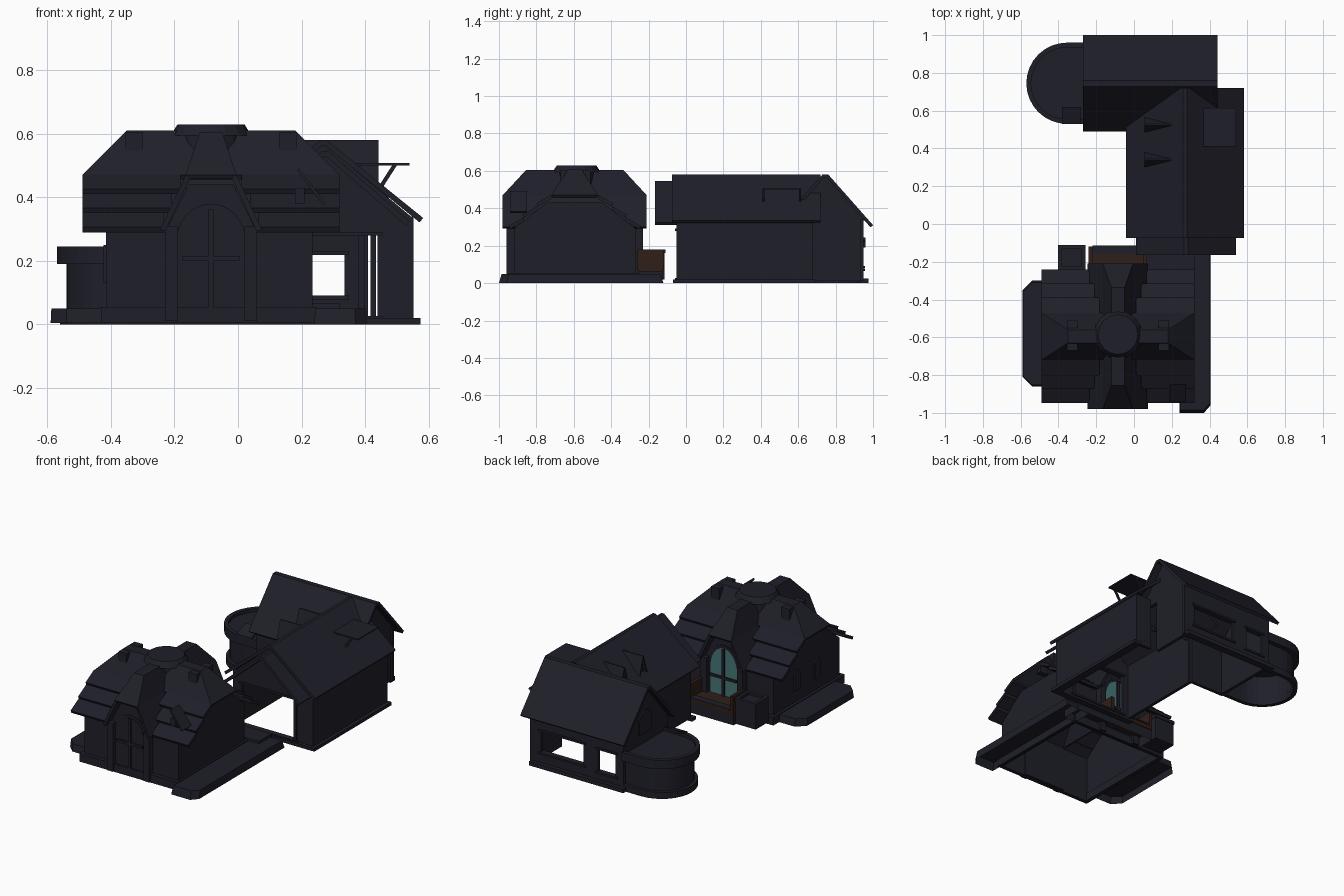
import bpy, bmesh, math
from mathutils import Vector

cube = bpy.data.objects.get("Cube")
if cube:
    bpy.data.objects.remove(cube, do_unlink=True)

def material(name, rgb):
    m = bpy.data.materials.new(name)
    m.use_nodes = True
    m.diffuse_color = (*rgb, 1)
    m.node_tree.nodes["Principled BSDF"].inputs["Base Color"].default_value = (*rgb, 1)
    return m

SLATE = material("dark slate", (0.0135, 0.0135, 0.0225))
TEAL = material("teal glass", (0.065, 0.18, 0.18))
BROWN = material("dark brown wood", (0.03, 0.013, 0.009))

def place(axis, t, p, q):
    return {"x": (t, p, q), "y": (p, t, q), "z": (p, q, t)}[axis]

def finish(name, bm, mat):
    me = bpy.data.meshes.new(name)
    bm.to_mesh(me)
    bm.free()
    ob = bpy.data.objects.new(name, me)
    me.materials.append(mat)
    bpy.context.collection.objects.link(ob)
    return ob

def prism(name, pts, axis, a, b, mat=SLATE, taper=1.0, hollow=False):
    """Extrude a 2D outline along an axis; taper shrinks the far end, hollow drops the floor."""
    bm = bmesh.new()
    c = sum((Vector(p) for p in pts), Vector((0, 0))) / len(pts)
    ends = [[bm.verts.new(place(axis, t, *(c + (Vector(p) - c) * s))) for p in pts]
            for t, s in ((a, 1), (b, taper))]
    for ring in ends:
        bm.faces.new(ring)
    for i in range(len(pts)):
        bm.faces.new((ends[0][i - 1], ends[0][i], ends[1][i], ends[1][i - 1]))
    bmesh.ops.recalc_face_normals(bm, faces=bm.faces)
    bm.normal_update()
    if hollow:
        bmesh.ops.delete(bm, geom=[f for f in bm.faces if f.normal.z < -0.95], context="FACES")
    finish(name, bm, mat)

def box(name, x0, x1, y0, y1, z0, z1, mat=SLATE, hollow=False):
    prism(name, [(x0, y0), (x1, y0), (x1, y1), (x0, y1)], "z", z0, z1, mat, hollow=hollow)

def roof(name, axis, c, rows, a, b, run=0.0, thick=0.018):
    """Roof shell from (half width, height) rows, eave first; run slopes the ends as hips."""
    bm = bmesh.new()
    sides = []
    for s in (-1, 1):
        insets = [0] * (len(rows) - 1) + [run]
        side = [[bm.verts.new(place(axis, t, c + s * v, z)) for t in (a + r, b - r)]
                for (v, z), r in zip(rows, insets)]
        for lo, hi in zip(side, side[1:]):
            bm.faces.new((lo[0], lo[1], hi[1], hi[0]))
        sides.append(side)
    left, right = sides
    bm.faces.new((left[-1][0], left[-1][1], right[-1][1], right[-1][0]))
    for i in (0, 1) if run else ():
        bm.faces.new((left[-2][i], right[-2][i], right[-1][i], left[-1][i]))
    bmesh.ops.recalc_face_normals(bm, faces=bm.faces)
    bm.normal_update()
    if sum(f.normal.z for f in bm.faces) < 0:
        bmesh.ops.reverse_faces(bm, faces=bm.faces)
    mod = finish(name, bm, SLATE).modifiers.new("thickness", "SOLIDIFY")
    mod.thickness, mod.offset = thick, -1

def wall(name, axis, t, a, b, z0, z1, openings=()):
    """Straight wall along an axis, with rectangular openings."""
    def piece(part, p, q, lo, hi, half=0.01):
        args = (p, q, t - half, t + half) if axis == "x" else (t - half, t + half, p, q)
        box(name + part, *args, lo, hi)
    for p, q, lo, hi in openings:
        piece("_pier", a, p, z0, z1)
        piece("_below", p, q, z0, lo)
        piece("_lintel", p, q, hi, z1)
        for h in (lo, hi):
            piece("_rail", p - 0.015, q + 0.015, h - 0.006, h + 0.006, 0.018)
        a = q
    piece("_pier", a, b, z0, z1)

def arch(c, half, z0, spring, top, n=12):
    angles = [math.pi * i / n for i in range(n + 1)]
    return [(c - half, z0), (c + half, z0)] + [
        (c + half * math.cos(t), spring + (top - spring) * math.sin(t)) for t in angles]

# Front house: hollow walls under crossing clipped roofs
CX, CY, EAVE = -0.085, -0.595, 0.29

def gable_outline(c, half, top_half, z1):
    return [(c - half, 0.01), (c + half, 0.01), (c + half, EAVE), (c + top_half, z1),
            (c - top_half, z1), (c - half, EAVE)]

prism("house_walls", gable_outline(CY, 0.325, 0.15, 0.43), "x", CX - 0.33, CX + 0.32, hollow=True)
roof("main_roof", "x", CY, [(0.125, 0.47), (0.035, 0.61)], CX - 0.405, CX + 0.405, 0.14)
roof("cross_roof", "y", CX, [(0.16, 0.30), (0.08, 0.47), (0.035, 0.605)], CY - 0.385, CY + 0.385, 0.125)

# Stepped roof courses on both slopes, stopping at the cross roof
for z in (0.29, 0.35, 0.41):
    gap = 0.15 - 0.08 * (z - EAVE) / 0.18
    v0, v1 = (0.345 - 0.22 * (h - EAVE) / 0.18 for h in (z, z + 0.06))
    for s in (-1, 1):
        course = [(CY + s * v0, z), (CY + s * (v0 + 0.008), z + 0.016),
                  (CY + s * v1, z + 0.062), (CY + s * v1, z + 0.04)]
        prism("roof_course", course, "x", CX - 0.405, CX - gap)
        prism("roof_course", course, "x", CX + gap, CX + 0.405)

# Low round crown and four small chimneys
def disc(r, n=16):
    return [(CX + r * math.cos(math.tau * i / n), CY + 0.01 + r * math.sin(math.tau * i / n)) for i in range(n)]

prism("crown_base", disc(0.10), "z", 0.53, 0.60)
prism("crown_cap", disc(0.127), "z", 0.595, 0.63, taper=0.83)
for sx in (-1, 1):
    for dy in (-0.055, 0.065):
        x, y = CX + sx * 0.242, CY + dy
        box("chimney", x - 0.028, x + 0.028, y - 0.02, y + 0.02, 0.53, 0.605)

# Entrance walls, arched front door and back window
for s, zb, top, glass in ((-1, 0.05, 0.365, SLATE), (1, 0.09, 0.39, TEAL)):
    y = CY + s * 0.335
    prism("entrance_wall", gable_outline(CX, 0.145, 0.07, 0.44), "y", y - s * 0.015, y)
    prism("arch_frame", arch(CX, 0.11, zb, 0.26, top + 0.015), "y", y, y + s * 0.006)
    prism("arch_panel", arch(CX, 0.092, zb, 0.26, top), "y", y, y + s * 0.009, glass)
    ya, yb = sorted((y, y + s * 0.02))
    box("arch_mullion", CX - 0.008, CX + 0.008, ya, yb, zb, top - 0.002)
    box("arch_crossbar", CX - 0.09, CX + 0.09, ya, yb, 0.20, 0.215)
    for x in (CX - 0.125, CX + 0.125):
        box("entrance_pillar", x - 0.02, x + 0.02, ya - 0.01, yb + 0.01, 0.01, 0.31)
for dy in (-0.1, 0.1):
    prism("side_window", arch(CY + dy, 0.03, 0.13, 0.22, 0.25), "x", CX - 0.33, CX - 0.339)

# Tilted panel and bracket on the front roof
prism("roof_panel", [(0.185, 0.485), (0.192, 0.492), (0.275, 0.382), (0.268, 0.375)], "y", -0.94, -0.85)
box("panel_bracket", 0.18, 0.21, -0.92, -0.86, 0.38, 0.43)

# Open plinth frame, hollow terrace and side step
for x in (-0.42, 0.235):
    box("plinth_side", x - 0.012, x + 0.012, -0.945, -0.245, 0.005, 0.055)
for y in (-0.935, -0.255):
    box("plinth_end", -0.43, 0.245, y - 0.012, y + 0.012, 0.005, 0.055)
prism("side_terrace", [(0.24, -1.0), (0.37, -1.0), (0.405, -0.96), (0.405, -0.12), (0.24, -0.12)],
      "z", 0, 0.05, taper=0.96, hollow=True)
box("back_terrace", -0.24, 0.32, -0.25, -0.125, 0, 0.065, hollow=True)
prism("side_step", [(-0.42, -0.86), (-0.54, -0.86), (-0.59, -0.81), (-0.59, -0.35), (-0.54, -0.30), (-0.42, -0.30)],
      "z", 0.005, 0.05, taper=0.97, hollow=True)

# Brown stoop with raised sides, and a storage box
box("stoop_floor", -0.24, 0.07, -0.26, -0.12, 0.065, 0.095, BROWN)
box("stoop_tread", -0.22, 0.05, -0.16, -0.115, 0.09, 0.099)
for x in (-0.23, 0.06):
    box("stoop_side", x - 0.01, x + 0.01, -0.26, -0.12, 0.07, 0.18, BROWN)
box("storage_box", -0.40, -0.26, -0.24, -0.115, 0.02, 0.165)
for x in (-0.392, -0.268):
    box("storage_rim", x - 0.01, x + 0.01, -0.24, -0.11, 0.16, 0.18)
for y in (-0.232, -0.12):
    box("storage_rim", -0.40, -0.26, y - 0.01, y + 0.01, 0.16, 0.18)

# Back house: long wing, open at the front, no floor
AX = 0.27
wall("long_wing_left", "y", 0.01, -0.05, 0.52, 0.01, 0.36)
wall("long_wing_right", "y", 0.543, -0.05, 0.68, 0.01, 0.34)
wall("long_wing_front", "x", -0.04, 0.0, 0.55, 0.01, 0.34, [(0.06, 0.44, 0.02, 0.285)])
wall("long_wing_rear", "x", 0.67, 0.44, 0.55, 0.01, 0.34)
box("front_post", 0.418, 0.435, -0.05, -0.03, 0.02, 0.29)
prism("long_wing_gable", [(0.0, 0.335), (0.55, 0.335), (AX, 0.568)], "y", -0.05, -0.03)
roof("long_wing_roof", "y", AX, [(0.313, 0.335), (0.01, 0.58)], -0.075, 0.72)
roof("front_porch_roof", "y", 0.275, [(0.265, 0.325), (0.01, 0.545)], -0.165, -0.04)
box("right_base", 0.525, 0.575, -0.07, 0.69, 0, 0.02)
box("front_base", -0.02, 0.575, -0.07, -0.03, 0, 0.02)

# Propped skylight on the right slope
box("skylight_lid", 0.36, 0.54, 0.41, 0.615, 0.50, 0.508)
for y in (0.415, 0.61):
    prism("skylight_strut", [(0.44, 0.43), (0.455, 0.43), (0.50, 0.50), (0.485, 0.50)], "y", y - 0.005, y + 0.005)
    prism("skylight_frame", [(0.36, 0.48), (0.47, 0.40), (0.47, 0.425), (0.36, 0.515)], "y", y - 0.012, y + 0.012)
prism("skylight_sill", [(0.45, 0.40), (0.475, 0.40), (0.475, 0.42), (0.45, 0.44)], "y", 0.405, 0.62)

# Two pointed dormers on the left slope
for y in (0.34, 0.525):
    roof("pointed_dormer", "x", y, [(0.038, 0.42), (0.004, 0.53)], 0.055, 0.20, thick=0.006)
    prism("dormer_face", [(y - 0.03, 0.40), (y + 0.03, 0.40), (y, 0.515)], "x", 0.07, 0.08)

# Back house: cross wing
BY = 0.745
wall("cross_wing_back", "x", 0.94, -0.235, 0.41, 0.01, 0.34,
     [(-0.18, -0.06, 0.07, 0.22), (0.04, 0.335, 0.085, 0.225)])
wall("cross_wing_front", "x", 0.53, -0.235, 0.01, 0.01, 0.34)
wall("cross_wing_end", "y", 0.39, 0.68, 0.95, 0.01, 0.34)
wall("cross_wing_side", "y", -0.225, 0.52, 0.95, 0.01, 0.34)
for x in (-0.225, 0.39):
    prism("cross_wing_gable", [(0.525, 0.335), (0.96, 0.335), (BY + 0.015, 0.57), (BY - 0.015, 0.57)],
          "x", x - 0.01, x + 0.01)
prism("gable_window", arch(BY, 0.06, 0.29, 0.37, 0.43), "x", -0.244, -0.235)
roof("cross_wing_roof", "x", BY, [(0.255, 0.31), (0.016, 0.58)], -0.27, 0.443)
box("back_base", -0.25, 0.40, 0.93, 0.975, 0, 0.025)

# Round annex, hollow below, with a raised rim
def bay(r, n=16):
    arc = [(-0.355 + r * math.cos(t), 0.745 + r * math.sin(t))
           for t in (math.pi * (0.5 + i / n) for i in range(n + 1))]
    return [(-0.225, 0.745 + r)] + arc + [(-0.225, 0.745 - r)]

def bay_ring(name, r_out, r_in, z0, z1):
    outer, inner = bay(r_out), bay(r_in)
    for i in range(len(outer) - 1):
        prism(name, [outer[i], outer[i + 1], inner[i + 1], inner[i]], "z", z0, z1)

bay_ring("annex_base", 0.205, 0.18, 0, 0.04)
prism("annex_wall", bay(0.185), "z", 0.02, 0.19, hollow=True)
prism("annex_deck", bay(0.215), "z", 0.19, 0.225)
bay_ring("annex_rim", 0.215, 0.19, 0.22, 0.245)
prism("annex_hatch", [(0.53, 0.235), (0.62, 0.27), (0.62, 0.285), (0.53, 0.25)], "x", -0.38, -0.28)
